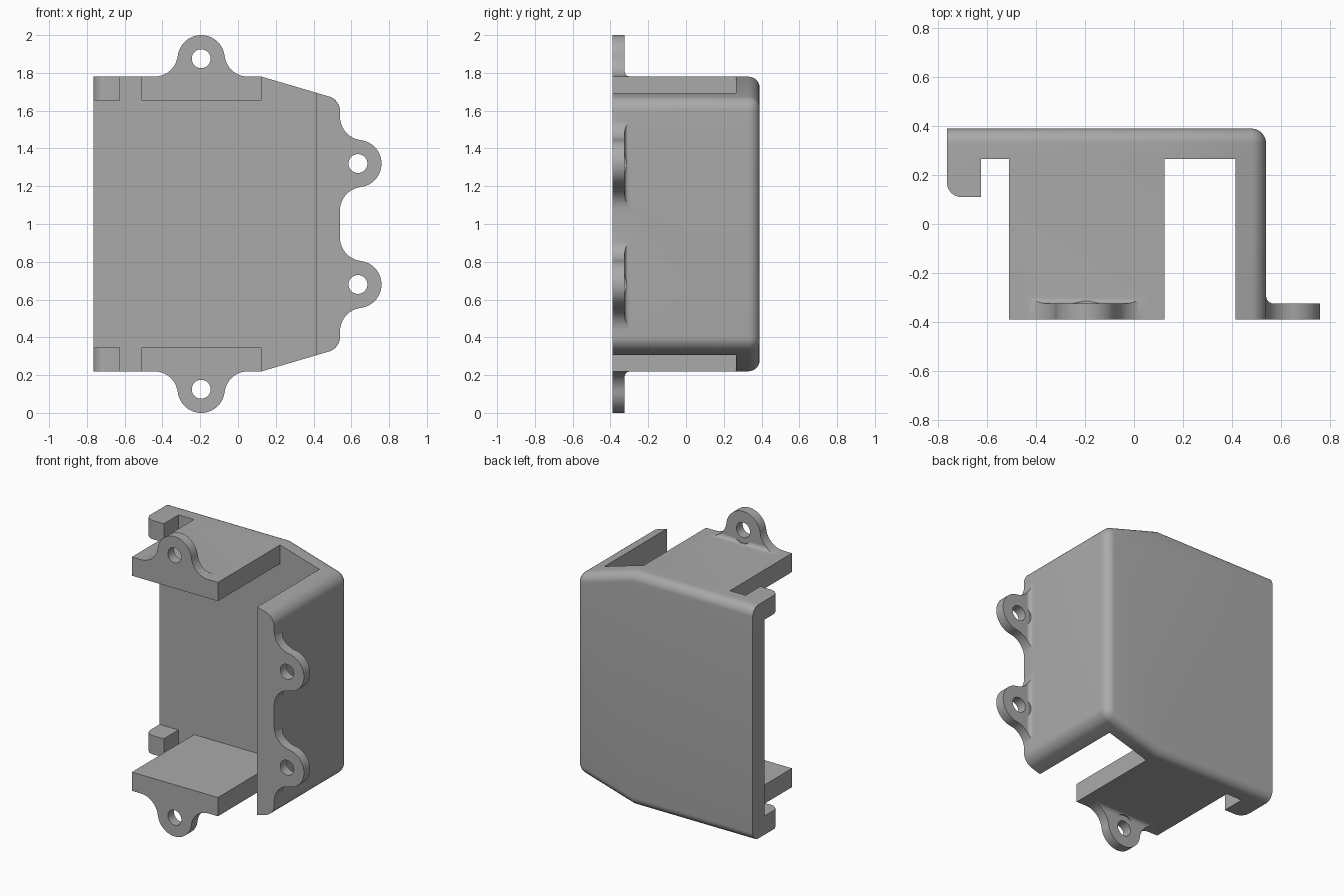
import bpy, bmesh
from math import sin, cos, pi, atan2, sqrt
from mathutils import Vector

if "Cube" in bpy.data.objects:
    bpy.data.objects.remove(bpy.data.objects["Cube"], do_unlink=True)

grey = bpy.data.materials.new("grey plastic")
grey.use_nodes = True
grey.diffuse_color = (0.4, 0.4, 0.4, 1)
grey.node_tree.nodes["Principled BSDF"].inputs["Base Color"].default_value = (0.4, 0.4, 0.4, 1)

FRONT, BACK, INNER = -0.39, 0.39, 0.265
LEFT_EDGE, WALL, MID = -0.765, 0.54, 1.0
HALF, THICK, ROUND = 0.78, 0.125, 0.06


def arc(cx, cy, r, a0, a1, n=12):
    return [(cx + r * cos(a0 + (a1 - a0) * i / n), cy + r * sin(a0 + (a1 - a0) * i / n))
            for i in range(n + 1)]


def circle(cx, cy, r, n=32):
    return arc(cx, cy, r, 0, 2 * pi, n)[:-1]


def prism(name, points, a, b, place, edit=None):
    """Extrude a 2D profile from depth a to b; place maps (u, v, depth) to space."""
    bm = bmesh.new()
    lo = [bm.verts.new(place(u, v, a)) for u, v in points]
    hi = [bm.verts.new(place(u, v, b)) for u, v in points]
    bm.faces.new(lo)
    bm.faces.new(hi)
    for i in range(len(points)):
        j = (i + 1) % len(points)
        bm.faces.new((lo[i], lo[j], hi[j], hi[i]))
    bmesh.ops.recalc_face_normals(bm, faces=bm.faces)
    if edit:
        edit(bm)
    mesh = bpy.data.meshes.new(name)
    bm.to_mesh(mesh)
    bm.free()
    mesh.materials.append(grey)
    obj = bpy.data.objects.new(name, mesh)
    bpy.context.collection.objects.link(obj)
    return obj


def combine(obj, other, operation):
    """Apply a boolean and remove the helper."""
    other.hide_render = True
    mod = obj.modifiers.new("cut", 'BOOLEAN')
    mod.operation, mod.object, mod.solver = operation, other, 'EXACT'
    bpy.context.view_layer.objects.active = obj
    bpy.ops.object.modifier_apply(modifier=mod.name)
    bpy.data.objects.remove(other, do_unlink=True)


def front_plane(x, z, y):
    return Vector((x, y, z))


def top_plane(x, y, z):
    return Vector((x, y, z))


def rect(x0, x1, y0, y1):
    return [(x0, y0), (x1, y0), (x1, y1), (x0, y1)]


def round_rim(bm):
    # Round the back rim except its open side, and the two outer corners
    chosen = []
    for e in bm.edges:
        p, q = e.verts[0].co, e.verts[1].co
        on_back = min(p.y, q.y) > BACK - 0.001 and max(p.x, q.x) > LEFT_EDGE + 0.01
        corner = min(p.x, q.x) > WALL - 0.001 and abs(p.y - q.y) > 0.1
        if on_back or corner:
            chosen.append(e)
    bmesh.ops.bevel(bm, geom=chosen, offset=ROUND, segments=8, profile=0.5, affect='EDGES')


# Cover body: solid block with sloping corners
half_shape = [(LEFT_EDGE, HALF), (0.125, HALF), (WALL, 0.658)]
outline = [(x, MID + h) for x, h in half_shape] + [(x, MID - h) for x, h in reversed(half_shape)]
body = prism("cover_body", outline, FRONT, BACK, front_plane, round_rim)

# Hollow inside, open at the left side
inside = HALF - THICK
combine(body, prism("cavity", rect(-1.5, WALL - THICK, MID - inside, MID + inside),
                    -1, INNER, front_plane), 'DIFFERENCE')
# Gaps between side wall and flanges
combine(body, prism("wall_gap", rect(0.125, WALL - THICK, -1, INNER), -1, 3, top_plane), 'DIFFERENCE')
# Gaps that leave the rounded hooks
hook_gap = [(-1.5, -1), (-0.51, -1), (-0.51, INNER), (-0.625, INNER), (-0.625, 0.11)]
hook_gap += arc(LEFT_EDGE + ROUND, 0.11 + ROUND, ROUND, -pi / 2, -pi, 8) + [(-1.5, 0.11 + ROUND)]
combine(body, prism("hook_gap", hook_gap, -1, 3, top_plane), 'DIFFERENCE')

# Screw ears
R, RISE, EAR_BACK, FIL = 0.125, 0.095, -0.325, 0.03
SPREAD = sqrt(4 * R * R - (R - RISE) ** 2)
TILT = atan2(R - RISE, SPREAD)


def add_ear(x, z, nx, nz):
    """Screw ear standing on a face at (x, z) that points along (nx, nz)."""
    def place(u, h, y):
        return Vector((x + nx * h - nz * u, y, z + nz * h + nx * u))

    def place_across(h, y, u):
        return place(u, h, y)

    shape = [(-SPREAD, -0.03)] + arc(-SPREAD, R, R, -pi / 2, -TILT)
    shape += arc(0, RISE, R, pi - TILT, TILT, 28)[1:]
    shape += arc(SPREAD, R, R, pi + TILT, 1.5 * pi)[1:] + [(SPREAD, -0.03)]
    ear = prism("screw_ear", shape, FRONT, EAR_BACK + FIL, place)
    # Thin the ear, leaving a small fillet at its root
    thinning = arc(FIL, EAR_BACK + FIL, FIL, -pi / 2, -pi, 6)
    thinning += [(0, -0.2), (0.4, -0.2), (0.4, EAR_BACK)]
    combine(ear, prism("thinning", thinning, -0.5, 0.5, place_across), 'DIFFERENCE')
    # Screw hole and clearance for the head
    combine(ear, prism("hole", circle(0, RISE, 0.05), -1, 0, place), 'DIFFERENCE')
    combine(ear, prism("clearance", circle(0, RISE, 0.088), EAR_BACK, 0, place), 'DIFFERENCE')
    combine(body, ear, 'UNION')


for side in (1, -1):
    add_ear(-0.195, MID + side * HALF, 0, side)
    add_ear(WALL, MID + side * 0.32, 1, 0)

# Smooth the rounded edges only
bpy.ops.object.select_all(action='DESELECT')
body.select_set(True)
bpy.context.view_layer.objects.active = body
bpy.ops.object.shade_smooth_by_angle(angle=0.5)
